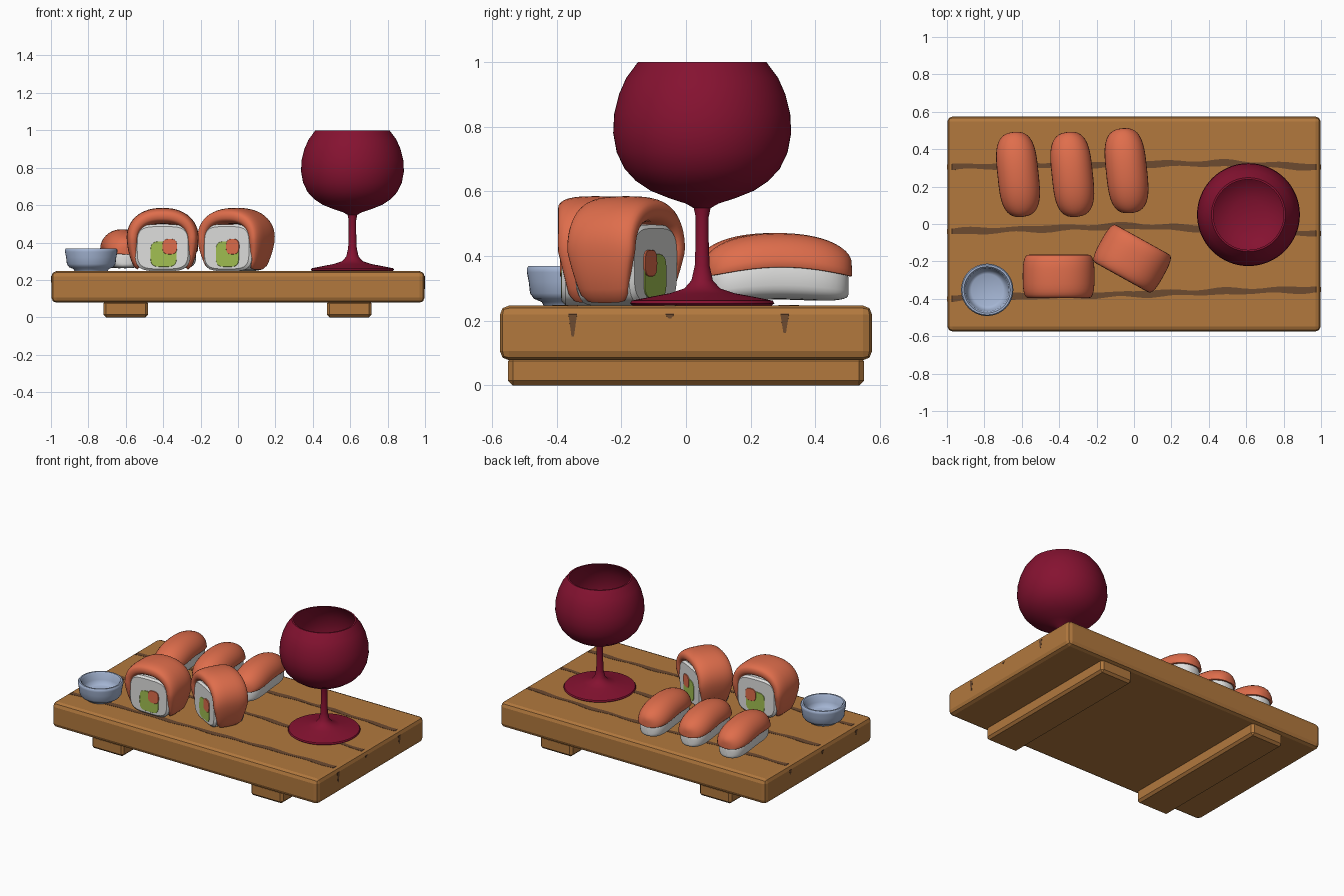
import bpy, bmesh, math
from mathutils import Matrix, Vector

if "Cube" in bpy.data.objects:
    bpy.data.objects.remove(bpy.data.objects["Cube"])


def mat(name, r, g, b):
    m = bpy.data.materials.new(name)
    m.diffuse_color = (r, g, b, 1)
    m.use_nodes = True
    m.node_tree.nodes["Principled BSDF"].inputs["Base Color"].default_value = m.diffuse_color
    return m


WOOD = mat("wood", 0.445, 0.190, 0.048)
GRAIN = mat("dark_grain", 0.155, 0.070, 0.030)
SALMON = mat("salmon", 0.74, 0.155, 0.072)
RICE = mat("rice_white", 0.74, 0.74, 0.73)
GREEN = mat("avocado_green", 0.36, 0.53, 0.085)
WINE = mat("wine_red", 0.235, 0.006, 0.030)
CERAMIC = mat("pale_blue", 0.37, 0.46, 0.65)


def finish(name, bm, material, smooth=None, xf=None):
    bmesh.ops.recalc_face_normals(bm, faces=bm.faces)
    me = bpy.data.meshes.new(name)
    bm.to_mesh(me)
    bm.free()
    ob = bpy.data.objects.new(name, me)
    bpy.context.collection.objects.link(ob)
    me.materials.append(material)
    if xf:
        ob.matrix_world = xf
    if smooth:
        bpy.ops.object.select_all(action='DESELECT')
        ob.select_set(True)
        bpy.context.view_layer.objects.active = ob
        bpy.ops.object.shade_smooth_by_angle(angle=math.radians(smooth))
    return ob


def box(name, lo, hi, material, bevel, segments):
    bm = bmesh.new()
    bmesh.ops.create_cube(bm, size=1)
    for v in bm.verts:
        v.co = [(a + b) / 2 + c * (b - a) for a, b, c in zip(lo, hi, v.co)]
    bmesh.ops.bevel(bm, geom=bm.edges[:], offset=bevel, segments=segments,
                    profile=0.5, affect='EDGES')
    return finish(name, bm, material)


def loft(name, rings, material, xf=None, smooth=50):
    """Skin closed rings of points and cap both ends."""
    bm = bmesh.new()
    rows = [[bm.verts.new(p) for p in r] for r in rings]
    n = len(rows[0])
    for a, b in zip(rows, rows[1:]):
        for i in range(n):
            bm.faces.new((a[i], a[(i + 1) % n], b[(i + 1) % n], b[i]))
    bm.faces.new(rows[0])
    bm.faces.new(rows[-1])
    return finish(name, bm, material, smooth, xf)


def lathe(name, profile, material, loc, n=64):
    """Spin (radius, z) points; first and last points lie on the axis."""
    bm = bmesh.new()
    vs = [bm.verts.new((r, 0, z)) for r, z in profile]
    es = [bm.edges.new(p) for p in zip(vs, vs[1:])]
    bmesh.ops.spin(bm, geom=vs + es, cent=(0, 0, 0), axis=(0, 0, 1),
                   angle=math.tau, steps=n)
    bmesh.ops.remove_doubles(bm, verts=bm.verts, dist=1e-5)
    return finish(name, bm, material, 45, Matrix.Translation(loc))


def oval(n, power):
    """Unit superellipse points."""
    out = []
    for i in range(n):
        c, s = math.cos(math.tau * i / n), math.sin(math.tau * i / n)
        out.append((math.copysign(abs(c) ** (2 / power), c),
                    math.copysign(abs(s) ** (2 / power), s)))
    return out


def place(x, y, deg):
    return Matrix.Translation((x, y, 0)) @ Matrix.Rotation(math.radians(deg), 4, 'Z')


# Serving board with two runners
box("board", (-0.998, -0.575, 0.078), (0.998, 0.575, 0.247), WOOD, 0.028, 2)
for side, x in (("left", -0.6), ("right", 0.595)):
    box(side + "_foot", (x - 0.12, -0.55, 0), (x + 0.12, 0.55, 0.09), WOOD, 0.015, 1)


# Grain stripes running along the top and dripping over both ends
def grain(name, ys, drop_left, drop_right):
    path = [(-0.9995, 0.247 - drop_left, ys[0], 0.008), (-0.9995, 0.219, ys[0], 0.026)]
    for i in range(41):
        x = -0.972 + 1.944 * i / 40
        u = i / 40 * (len(ys) - 1)
        k = min(int(u), len(ys) - 2)
        y = ys[k] + (ys[k + 1] - ys[k]) * (u - k) + 0.004 * math.sin(i * 1.1)
        path.append((x, 0.2485, y, 0.032 + 0.007 * math.sin(i * 0.8 + ys[0] * 9)))
    path += [(0.9995, 0.219, ys[-1], 0.026), (0.9995, 0.247 - drop_right, ys[-1], 0.008)]
    bm = bmesh.new()
    rows = [(bm.verts.new((x, y - w / 2, z)), bm.verts.new((x, y + w / 2, z)))
            for x, z, y, w in path]
    for a, b in zip(rows, rows[1:]):
        bm.faces.new((a[0], b[0], b[1], a[1]))
    ob = finish(name, bm, GRAIN)
    mod = ob.modifiers.new("thickness", 'SOLIDIFY')
    mod.thickness = 0.003
    mod.offset = -1


grain("back_grain", (0.305, 0.315, 0.32, 0.325, 0.305), 0.06, 0.085)
grain("middle_grain", (-0.04, -0.025, -0.01, -0.03, -0.05), 0.05, 0.04)
grain("front_grain", (-0.40, -0.385, -0.375, -0.36, -0.35), 0.06, 0.095)

# Wine glass, hollow
glass = [(0, 0.247), (0.215, 0.247), (0.223, 0.254), (0.218, 0.262), (0.17, 0.272),
         (0.10, 0.285), (0.055, 0.300), (0.033, 0.325), (0.023, 0.37), (0.020, 0.45),
         (0.020, 0.52), (0.026, 0.548), (0.05, 0.562), (0.10, 0.578), (0.16, 0.602),
         (0.205, 0.632), (0.24, 0.67), (0.264, 0.72), (0.275, 0.78), (0.272, 0.84),
         (0.257, 0.90), (0.235, 0.95), (0.198, 1.0)]
glass += [(0.188, 1.0)] + [(r - 0.012, z + 0.002) for r, z in glass[-2:12:-1]] + [(0, 0.575)]
lathe("wine_glass", glass, WINE, (0.612, 0.05, 0))

# Dipping bowl
lathe("sauce_bowl", [(0, 0.247), (0.088, 0.247), (0.094, 0.258), (0.118, 0.268),
                     (0.130, 0.285), (0.134, 0.32), (0.140, 0.35), (0.140, 0.362),
                     (0.134, 0.369), (0.124, 0.369), (0.116, 0.360), (0.110, 0.32),
                     (0.098, 0.297), (0.085, 0.290), (0, 0.290)],
      CERAMIC, (-0.785, -0.352, 0), 40)


# Nigiri: bent rice pad with a draped salmon slice
def nigiri(name, x, y, deg):
    rice, fish = [], []
    for j in range(25):
        s = math.sin((j / 24 - 0.5) * math.pi * 0.985)
        round_end = (1 - abs(s) ** 3.5) ** (1 / 2.6)
        bend = 1 - s * s
        lo, hi = 0.248 + 0.018 * bend, 0.365 + 0.04 * bend
        zc, h = (lo + hi) / 2, (hi - lo) / 2
        k = 0.35 + 0.65 * round_end
        rice.append([(0.098 * round_end * a, 0.218 * s, zc + h * k * b)
                     for a, b in oval(32, 3.2)])
        base = 0.348 + 0.036 * bend
        fish.append([(0.110 * round_end * a, 0.228 * s,
                      base + b * ((0.025 + 0.062 * round_end) if b > 0 else 0.012)
                      - 0.016 * a * a * round_end)
                     for a, b in oval(32, 2.3)])
    loft(name + "_rice", rice, RICE, place(x, y, deg))
    loft(name + "_salmon", fish, SALMON, place(x, y, deg))


nigiri("left_nigiri", -0.62, 0.265, 6)
nigiri("middle_nigiri", -0.33, 0.265, 6)
nigiri("right_nigiri", -0.04, 0.285, 6)


# Roll: rice core, two fillings through it, salmon arch over the top
def plug(name, cx, cz, rx, rz, depth, power, material, xf, soft):
    rings = []
    for y, inset in ((-depth, soft), (-depth + soft, 0), (depth - soft, 0), (depth, soft)):
        rings.append([(cx + (rx - inset) * a, y, cz + (rz - inset) * b)
                      for a, b in oval(40, power)])
    loft(name, rings, material, xf, 40)


def roll(name, x, y, deg):
    xf = place(x, y, deg)
    plug(name + "_rice", 0, 0.372, 0.148, 0.125, 0.104, 4, RICE, xf, 0.012)
    plug(name + "_avocado", 0.005, 0.338, 0.070, 0.068, 0.107, 4, GREEN, xf, 0.001)
    plug(name + "_salmon_core", 0.038, 0.378, 0.039, 0.041, 0.110, 3, SALMON, xf, 0.001)
    rings = []
    for j in range(41):
        t = j / 40 * 2 - 1
        a = math.radians(90 - 130 * t)
        c, s = math.cos(a), math.sin(a)
        cx = 0.158 * math.copysign(abs(c) ** 0.85, c)
        cz = 0.415 + (0.127 * s ** 0.9 if s > 0 else 0.235 * s)
        up = max(s, 0)
        low = min(1, max(0, -s / 0.643))
        thick = 0.034 + 0.009 * up - 0.012 * low
        depth = 0.116 - 0.038 * low
        if abs(t) > 0.99:
            thick, depth = thick * 0.6, depth * 0.85
        nrm = Vector((c, s))
        rings.append([(cx + nrm.x * thick * p, depth * q, max(0.248, cz + nrm.y * thick * p))
                      for p, q in oval(28, 2.8)])
    loft(name + "_salmon_wrap", rings, SALMON, xf, 60)


roll("left_roll", -0.403, -0.28, 0)
roll("right_roll", -0.01, -0.185, -29)
